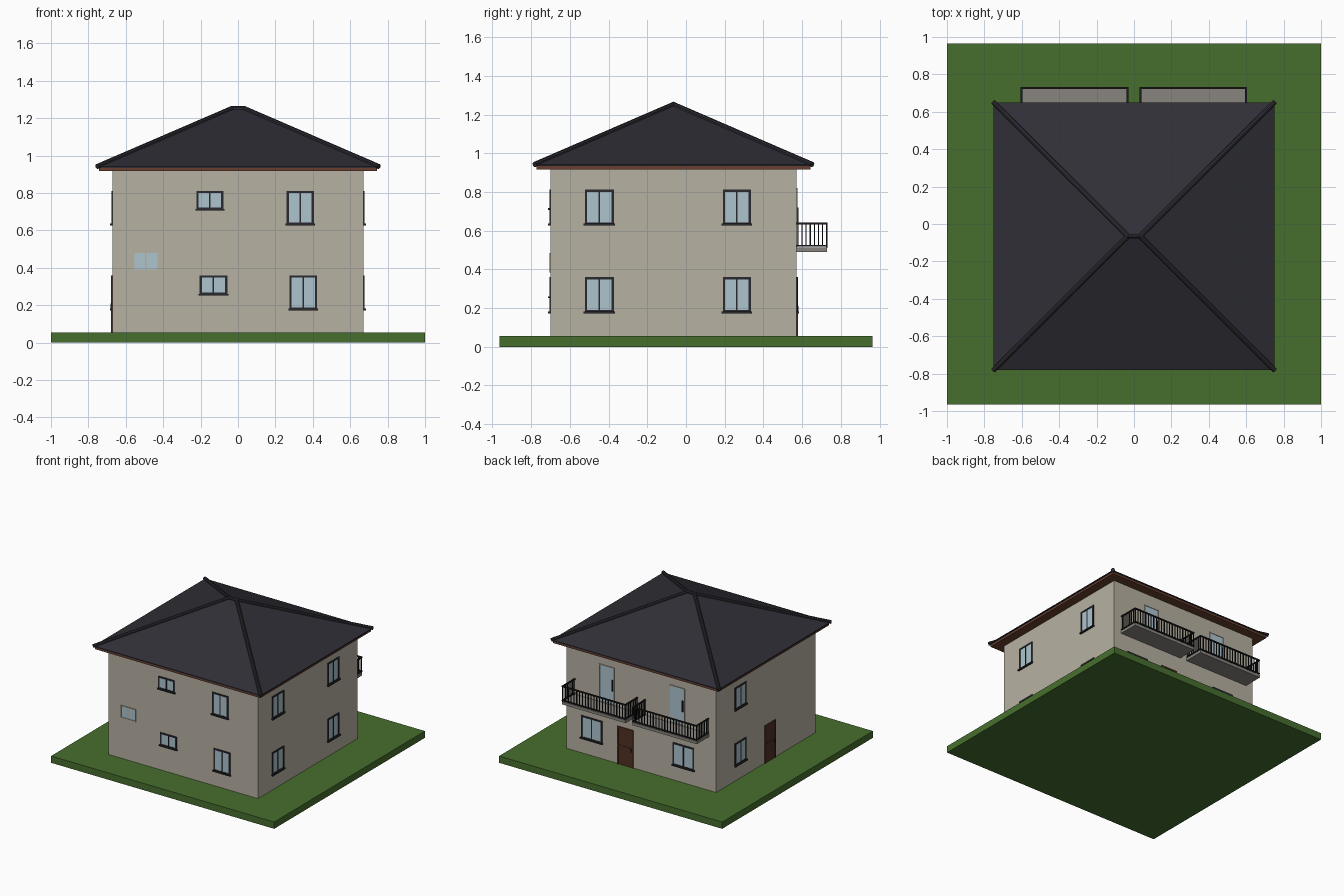
import bpy, bmesh, math
from mathutils import Vector, Matrix

if "Cube" in bpy.data.objects:
    bpy.data.objects.remove(bpy.data.objects["Cube"])


def material(name, rgb):
    m = bpy.data.materials.new(name)
    m.diffuse_color = (*rgb, 1)
    m.use_nodes = True
    m.node_tree.nodes["Principled BSDF"].inputs["Base Color"].default_value = m.diffuse_color
    return m


GRASS = material("grass green", (0.062, 0.158, 0.027))
WALL = material("beige plaster", (0.47, 0.44, 0.36))
ROOF = material("slate roof", (0.028, 0.028, 0.037))
WOOD = material("fascia brown", (0.14, 0.05, 0.03))
DOOR = material("door brown", (0.085, 0.03, 0.018))
GLASS = material("pale blue glass", (0.42, 0.56, 0.62))
FRAME = material("dark frame", (0.022, 0.022, 0.028))
CONCRETE = material("grey concrete", (0.25, 0.235, 0.215))
RAIL = material("black metal", (0.012, 0.012, 0.014))


def finish(name, bm, mat):
    bmesh.ops.recalc_face_normals(bm, faces=bm.faces)
    me = bpy.data.meshes.new(name)
    bm.to_mesh(me)
    bm.free()
    me.materials.append(mat)
    ob = bpy.data.objects.new(name, me)
    bpy.context.collection.objects.link(ob)
    return ob


def boxes(name, mat, items):
    """One object out of axis-aligned boxes given by two opposite corners."""
    bm = bmesh.new()
    for a, b in items:
        a, b = Vector(a), Vector(b)
        size = [abs(v) for v in b - a]
        bmesh.ops.create_cube(bm, size=1, matrix=Matrix.Translation((a + b) / 2) @ Matrix.Diagonal((*size, 1)))
    return finish(name, bm, mat)


X, Y0, Y1 = 0.67, -0.70, 0.57      # wall planes
BASE, TOP = 0.055, 0.92

# Lawn slab and wall block
boxes("lawn", GRASS, [((-1, -0.965, 0), (1, 0.965, BASE))])
boxes("walls", WALL, [((-X, Y0, BASE), (X, Y1, TOP))])


def on_wall(side, u0, u1, z0, z1, d0, d1):
    """Box on a wall: u along it, d outwards from it."""
    def p(u, d, z):
        return {"front": (u, Y0 - d, z), "back": (u, Y1 + d, z),
                "right": (X + d, u, z), "left": (-X - d, u, z)}[side]
    return p(u0, d0, z0), p(u1, d1, z1)


def window(side, u0, u1, z0, z1, mat=FRAME, t=0.012, sill=True, panes=2):
    name = f"{side}_window"
    parts = [(u0, u0 + t, z0, z1), (u1 - t, u1, z0, z1), (u0, u1, z0, z0 + t), (u0, u1, z1 - t, z1)]
    for i in range(1, panes):
        c = u0 + (u1 - u0) * i / panes
        parts.append((c - 0.004, c + 0.004, z0, z1))
    frame = [on_wall(side, *q, -0.004, 0.006) for q in parts]
    if sill:
        frame.append(on_wall(side, u0 - 0.006, u1 + 0.006, z0 - 0.004, z0 + 0.006, -0.004, 0.014))
    boxes(name + "_frame", mat, frame)
    boxes(name + "_glass", GLASS, [on_wall(side, u0 + 0.002, u1 - 0.002, z0 + 0.002, z1 - 0.002, -0.003, 0.002)])


LOW, HIGH = (0.177, 0.36), (0.63, 0.812)
# Front windows
window("front", -0.222, -0.078, 0.71, 0.812)
window("front", 0.26, 0.405, *HIGH)
window("front", -0.56, -0.425, 0.385, 0.485, mat=WALL, t=0.006, sill=False)
window("front", -0.205, -0.057, 0.255, 0.36)
window("front", 0.275, 0.423, *LOW)
# Side and back windows
for z in (LOW, HIGH):
    window("right", -0.523, -0.373, *z)
    window("right", 0.19, 0.335, *z)
    window("left", 0.188, 0.333, *z)
for u in (-0.473, 0.35):
    window("back", u, u + 0.19, *LOW)


# Wooden doors with frame, raised panels and knob
def door(side, u0, u1):
    z1 = 0.36
    boxes(side + "_door", DOOR, [on_wall(side, u0, u1, BASE, z1, -0.004, 0.004)])
    rim = [(u0, u0 + 0.012, BASE, z1), (u1 - 0.012, u1, BASE, z1), (u0, u1, z1 - 0.012, z1),
           (u0, u1, 0.20, 0.212)]
    boxes(side + "_door_frame", DOOR, [on_wall(side, *q, 0, 0.008) for q in rim])
    boxes(side + "_door_handle", FRAME, [on_wall(side, u0 + 0.016, u0 + 0.024, 0.18, 0.21, 0, 0.012)])


door("back", 0.07, 0.215)
door("left", -0.187, -0.046)

# Balconies, each with a glazed door behind it
YF = 0.732
for tag, x0, x1, d0 in (("west", -0.607, -0.03, -0.39), ("east", 0.03, 0.603, 0.24)):
    window("back", d0, d0 + 0.138, 0.515, 0.82, mat=WALL, t=0.007, sill=False, panes=1)
    boxes(tag + "_balcony_door_handle", FRAME,
          [on_wall("back", d0 + 0.014, d0 + 0.022, 0.63, 0.72, 0, 0.012)])
    boxes(tag + "_balcony_slab", CONCRETE, [((x0, Y1, 0.49), (x1, YF - 0.003, 0.513))])
    bars = []
    for z0, z1 in ((0.519, 0.527), (0.631, 0.641)):
        bars.append(((x0, YF - 0.01, z0), (x1, YF, z1)))
        bars += [((x, Y1, z0), (x + 0.01, YF, z1)) for x in (x0, x1 - 0.01)]
    n = 22
    for i in range(n + 1):
        x = x0 + 0.005 + (x1 - x0 - 0.01) * i / n
        low = 0.51 if i in (0, n // 2, n) else 0.52
        bars.append(((x - 0.003, YF - 0.008, low), (x + 0.003, YF - 0.002, 0.635)))
    for x in (x0 + 0.005, x1 - 0.005):
        for i in range(7):
            y = Y1 + 0.008 + i * 0.0213
            bars.append(((x - 0.003, y - 0.003, 0.52), (x + 0.003, y + 0.003, 0.635)))
    boxes(tag + "_balcony_railing", RAIL, bars)

# Brown soffit and fascia under the roof
CY = -0.065
boxes("fascia", WOOD, [((-0.742, -0.773, 0.917), (0.742, 0.643, 0.937))])

# Hipped roof: eave rectangle rising to a short ridge
EX, E0, E1, EZ, PZ, RX = 0.75, -0.78, 0.65, 0.943, 1.252, 0.033
bm = bmesh.new()
corners = [(-EX, E0), (EX, E0), (EX, E1), (-EX, E1)]
low = [bm.verts.new((x, y, 0.935)) for x, y in corners]
eave = [bm.verts.new((x, y, EZ)) for x, y in corners]
ra, rb = (bm.verts.new((x, CY, PZ)) for x in (-RX, RX))
bm.faces.new(low)
for i in range(4):
    j = (i + 1) % 4
    bm.faces.new((low[i], low[j], eave[j], eave[i]))
for f in ((eave[0], eave[1], rb, ra), (eave[1], eave[2], rb), (eave[2], eave[3], ra, rb), (eave[3], eave[0], ra)):
    bm.faces.new(f)
finish("roof", bm, ROOF)

# Round cap tiles along the hips and the ridge
bm = bmesh.new()
lines = [((x, y, EZ), (math.copysign(RX, x), CY, PZ)) for x, y in corners]
lines.append(((-RX, CY, PZ), (RX, CY, PZ)))
for a, b in lines:
    a, b = Vector(a), Vector(b)
    d = b - a
    m = Matrix.Translation((a + b) / 2) @ d.to_track_quat("Z", "Y").to_matrix().to_4x4()
    bmesh.ops.create_cone(bm, cap_ends=True, segments=10, radius1=0.014, radius2=0.014,
                          depth=d.length + 0.008, matrix=m)
finish("roof_caps", bm, ROOF)
